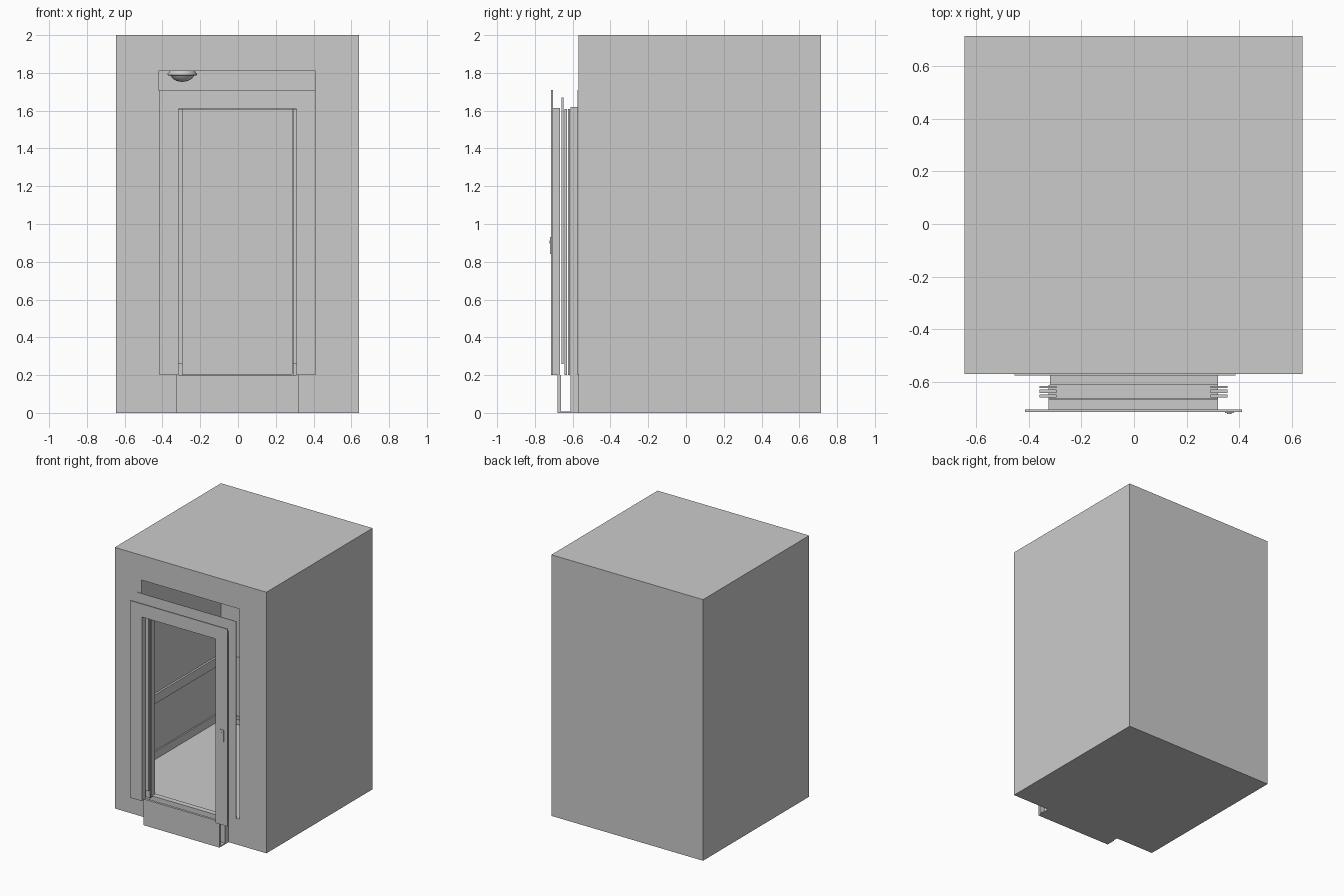
import bpy, bmesh, math

if "Cube" in bpy.data.objects:
    bpy.data.objects.remove(bpy.data.objects["Cube"])


def add_box(bm, x0, x1, y0, y1, z0, z1):
    """Append an axis-aligned box given by its limits."""
    verts = bmesh.ops.create_cube(bm, size=1)["verts"]
    for v in verts:
        v.co.x = x1 if v.co.x > 0 else x0
        v.co.y = y1 if v.co.y > 0 else y0
        v.co.z = z1 if v.co.z > 0 else z0


def boxes(name, limits):
    """One object made of one or more boxes."""
    bm = bmesh.new()
    for lim in limits:
        add_box(bm, *lim)
    mesh = bpy.data.meshes.new(name)
    bm.to_mesh(mesh)
    bm.free()
    obj = bpy.data.objects.new(name, mesh)
    bpy.context.collection.objects.link(obj)
    return obj


def portal(name, outer, inner, y0, y1, z0, z_in, z_out):
    """Door surround: two uprights and a lintel, as one U-shaped solid."""
    (xa, xb), (xc, xd) = outer, inner
    outline = [(xa, z0), (xc, z0), (xc, z_in), (xd, z_in),
               (xd, z0), (xb, z0), (xb, z_out), (xa, z_out)]
    bm = bmesh.new()
    face = bm.faces.new([bm.verts.new((x, y0, z)) for x, z in outline])
    ext = bmesh.ops.extrude_face_region(bm, geom=[face], use_keep_orig=True)
    for g in ext["geom"]:
        if isinstance(g, bmesh.types.BMVert):
            g.co.y = y1
    bmesh.ops.recalc_face_normals(bm, faces=bm.faces)
    mesh = bpy.data.meshes.new(name)
    bm.to_mesh(mesh)
    bm.free()
    obj = bpy.data.objects.new(name, mesh)
    bpy.context.collection.objects.link(obj)
    return obj


# Cabin limits
L, R, F, B = -0.645, 0.64, -0.57, 0.715
FLOOR, CEIL, TOP = 0.2, 1.81, 2.0
T = 0.004  # sheet thickness

# Cabin shell
boxes("cabin_base", [(L, R, F, B, 0, FLOOR)])
boxes("cabin_roof", [(L, R, F, B, CEIL, TOP)])
boxes("back_wall", [(L, R, B - T, B, FLOOR, CEIL)])
boxes("left_wall", [(L, L + T, F, B, FLOOR, CEIL)])
boxes("right_wall", [(R - T, R, F, B, FLOOR, CEIL)])
boxes("front_wall", [(L, -0.42, F, F + T, FLOOR, CEIL),
                     (0.41, R, F, F + T, FLOOR, CEIL)])

# Interior trim: waist rail on the side walls, skirting all round
for side, x, s in (("left", L + T, 1), ("right", R - T, -1)):
    def strip(depth, z0, z1):
        return (min(x, x + s * depth), max(x, x + s * depth), F + 0.02, B - T, z0, z1)
    boxes(side + "_waist_rail", [strip(0.015, 0.63, 0.70)])
    boxes(side + "_skirting", [strip(0.01, FLOOR, 0.26)])
boxes("back_skirting", [(L + T, R - T, B - T - 0.01, B - T, FLOOR, 0.26),
                        (L + T, R - T, B - T - 0.016, B - T - 0.01, FLOOR, 0.24)])
boxes("back_waist_trim", [(L + T, R - T, B - T - 0.004, B - T, FLOOR, 0.71)])

# Ceiling lamp: turned bowl with a rim
profile = [(0, 1.752), (0.03, 1.757), (0.052, 1.77), (0.062, 1.785),
           (0.078, 1.788), (0.078, 1.795), (0.066, 1.81)]
bm = bmesh.new()
pts = [bm.verts.new((r, 0, z)) for r, z in profile]
edges = [bm.edges.new(p) for p in zip(pts, pts[1:])]
bmesh.ops.spin(bm, geom=pts + edges, cent=(0, 0, 0), axis=(0, 0, 1),
               angle=2 * math.pi, steps=32)
bmesh.ops.remove_doubles(bm, verts=bm.verts, dist=0.0005)
bmesh.ops.recalc_face_normals(bm, faces=bm.faces)
mesh = bpy.data.meshes.new("ceiling_lamp")
bm.to_mesh(mesh)
bm.free()
lamp = bpy.data.objects.new("ceiling_lamp", mesh)
lamp.location = (-0.295, 0.07, 0)
bpy.context.collection.objects.link(lamp)
bpy.context.view_layer.objects.active = lamp
lamp.select_set(True)
bpy.ops.object.shade_smooth_by_angle(angle=math.radians(40))

# Door surrounds, from the cabin outwards
portal("cabin_door_plate", (-0.455, 0.385), (-0.32, 0.285),
       -0.575, -0.571, FLOOR, 1.61, 1.71)
portal("cabin_door_jamb", (-0.32, 0.32), (-0.30, 0.285),
       -0.612, -0.575, FLOOR, 1.61, 1.62)
portal("landing_door_jamb", (-0.325, 0.32), (-0.315, 0.31),
       -0.705, -0.667, FLOOR, 1.605, 1.615)
portal("landing_door_frame", (-0.415, 0.41), (-0.315, 0.31),
       -0.715, -0.705, FLOOR, 1.61, 1.71)

# Retracted door leaves stacked at both sides of the opening
for side, x0, x1 in (("left", -0.36, -0.295), ("right", 0.29, 0.355)):
    for i, (y0, y1, z0, z1) in enumerate([(-0.624, -0.615, FLOOR, 1.61),
                                          (-0.642, -0.630, FLOOR, 1.61),
                                          (-0.660, -0.648, 0.26, 1.67)]):
        boxes(f"{side}_door_leaf_{i + 1}", [(x0, x1, y0, y1, z0, z1)])

# Sill and apron below the doorway
boxes("cabin_sill", [(-0.32, 0.32, -0.612, F, 0, 0.205)])
boxes("landing_apron", [(-0.325, 0.32, -0.68, -0.662, 0, FLOOR)])
boxes("apron_foot", [(-0.325, 0.32, -0.662, -0.612, 0, 0.008)])

# Call panel and button on the outer frame
boxes("call_panel", [(0.345, 0.38, -0.719, -0.715, 0.84, 0.93)])
bpy.ops.mesh.primitive_cylinder_add(vertices=24, radius=0.008, depth=0.004,
                                    location=(0.362, -0.72, 0.905),
                                    rotation=(math.pi / 2, 0, 0))
bpy.context.object.name = "call_button"
